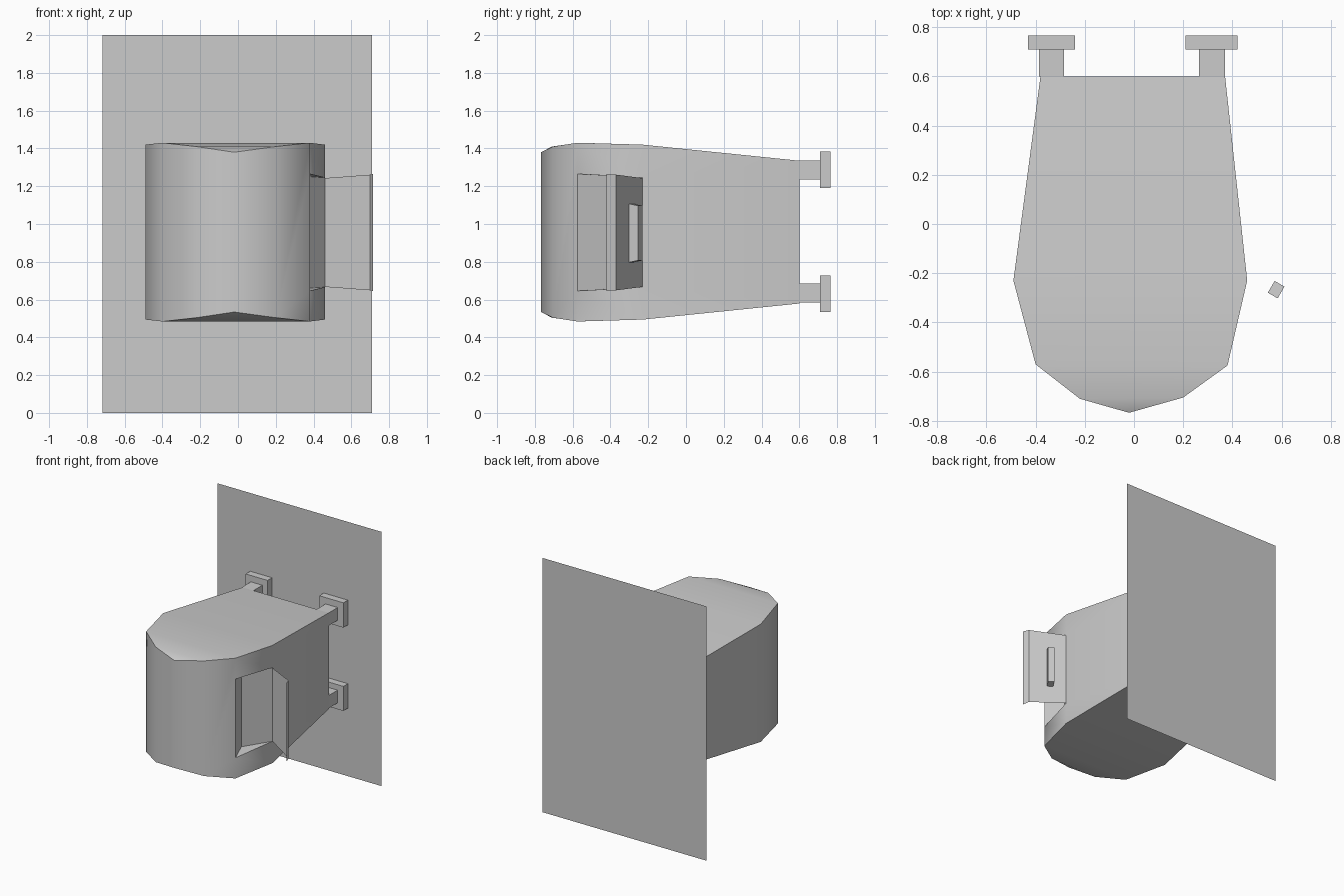
import bpy, bmesh, math
from mathutils import Vector

if "Cube" in bpy.data.objects:
    bpy.data.objects.remove(bpy.data.objects["Cube"])


def make(name, verts, faces, smooth=False):
    bm = bmesh.new()
    vs = [bm.verts.new(v) for v in verts]
    for f in faces:
        bm.faces.new([vs[i] for i in f])
    bmesh.ops.recalc_face_normals(bm, faces=bm.faces)
    me = bpy.data.meshes.new(name)
    bm.to_mesh(me)
    bm.free()
    ob = bpy.data.objects.new(name, me)
    bpy.context.collection.objects.link(ob)
    if smooth:
        bpy.ops.object.select_all(action='DESELECT')
        ob.select_set(True)
        bpy.context.view_layer.objects.active = ob
        bpy.ops.object.shade_smooth_by_angle(angle=math.radians(42))
    return ob


BOX = [(0, 1, 3, 2), (4, 6, 7, 5), (0, 4, 5, 1), (2, 3, 7, 6), (0, 2, 6, 4), (1, 5, 7, 3)]


def box(name, xs, ys, zs):
    return make(name, [(x, y, z) for x in xs for y in ys for z in zs], BOX)


# Body: plan outline from back left round the nose to back right, with top heights
ring = [(-.38, .6, 1.335), (-.49, -.23, 1.42), (-.40, -.57, 1.43), (-.22, -.71, 1.41),
        (-.02, -.767, 1.38), (.20, -.705, 1.41), (.38, -.575, 1.43), (.46, -.23, 1.42),
        (.37, .6, 1.335)]
MID = .957
n = len(ring)
verts = [(x, y, z) for x, y, z in ring] + [(x, y, 2 * MID - z) for x, y, z in ring]
# Hatch recess corners: front edge, inner corner, hinge edge (top then bottom)
recess = [(.38, -.575, 1.265), (.32, -.415, 1.255), (.46, -.23, 1.245)]
verts += recess + [(x, y, 2 * MID - z - .003) for x, y, z in recess]
ft, it, ht, fb, ib, hb = range(2 * n, 2 * n + 6)
faces = [(i, i + 1, n + i + 1, n + i) for i in range(5)]
faces += [(5, 6, ft, fb, n + 6, n + 5), (6, 7, ht, ft), (fb, hb, n + 7, n + 6),
          (7, 8, n + 8, n + 7, hb, ht), (8, 0, n, n + 8),
          (ft, it, ib, fb), (it, ht, hb, ib), (ft, ht, it), (fb, ib, hb)]
for o in (0, n):
    faces += [(o + i, o + i + 1, o + 7 - i, o + 8 - i) for i in range(3)]
    faces.append((o + 3, o + 4, o + 5))
make("body_shell", verts, faces, True)

# Open hatch door: thin sheet with a folded front flange
door = [(.46, -.23, .288), (.70, -.37, .306), (.714, -.42, .31)]
make("hatch_door", [(x, y, .955 + s * h) for s in (1, -1) for x, y, h in door],
     [(0, 1, 4, 3), (1, 2, 5, 4)])

# Door handle: a bar with slanted ends on the outside of the door
along = Vector((.864, -.504, 0))
out = Vector((.504, .864, 0))
base = Vector((.46, -.23, 0)) + along * .12
make("door_handle",
     [base + along * (s * .023) + out * d + Vector((0, 0, .952 + t * h))
      for s in (-1, 1) for d, h in ((0, .155), (.055, .145)) for t in (-1, 1)], BOX)

# Four mounting brackets: arm and plate
for side, xa, xp in (("left", (-.385, -.285), (-.43, -.24)), ("right", (.265, .37), (.21, .42))):
    for lvl, za, zp in (("upper", (1.235, 1.335), (1.19, 1.385)),
                        ("lower", (.585, .685), (.535, .728))):
        box(f"{lvl}_{side}_arm", xa, (.6, .71), za)
        box(f"{lvl}_{side}_plate", xp, (.71, .766), zp)

# Back wall panel
make("wall_panel", [(-.717, .767, 0), (.71, .767, 0), (.71, .767, 2), (-.717, .767, 2)],
     [(0, 1, 2, 3)])
